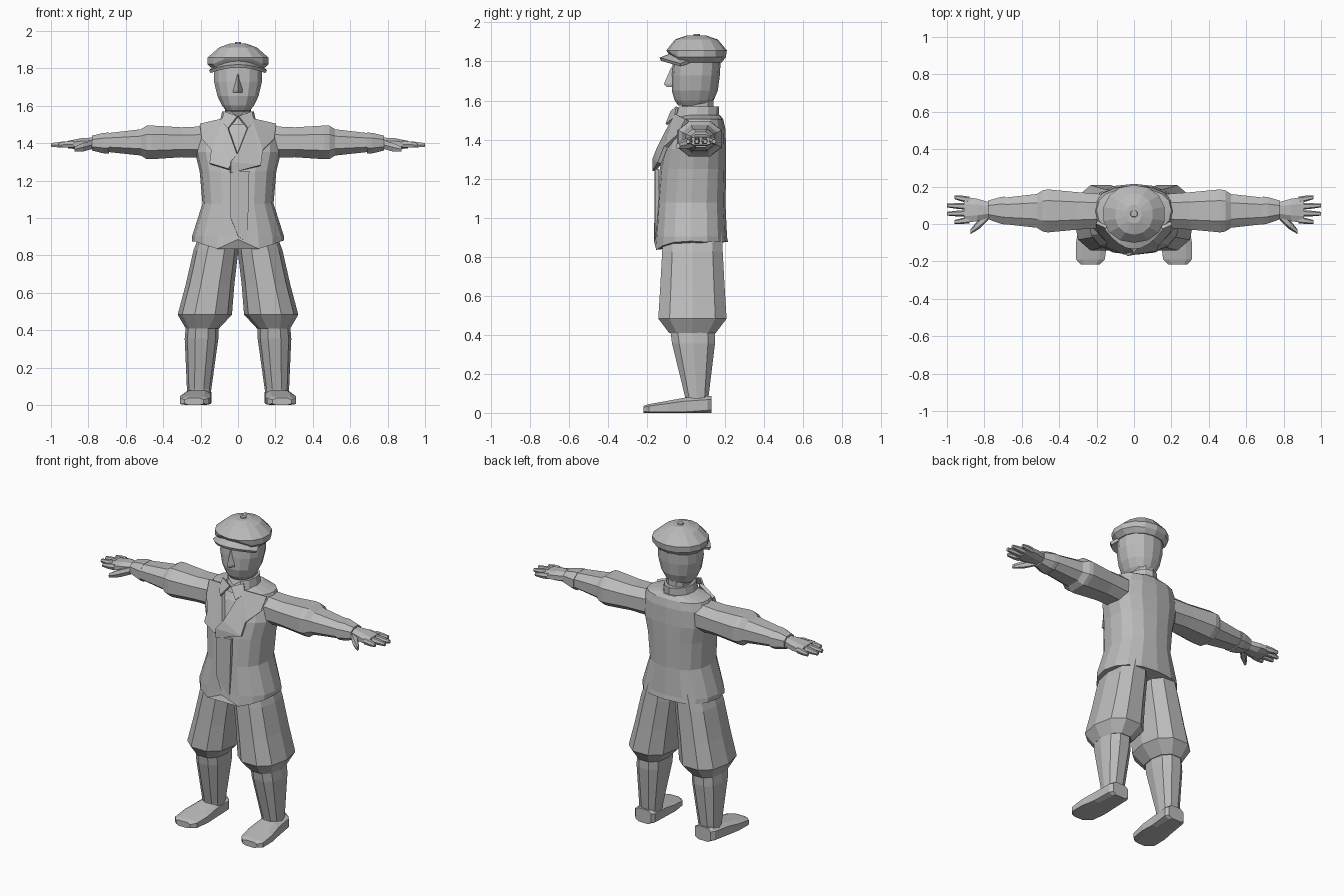
import bpy, bmesh, math
from mathutils import Vector

cube = bpy.data.objects.get("Cube")
if cube:
    bpy.data.objects.remove(cube, do_unlink=True)

GREY = (.5, .5, .5, 1)
grey = bpy.data.materials.new("plain_grey")
grey.use_nodes = True
grey.diffuse_color = GREY
for node in grey.node_tree.nodes:
    if node.type == "BSDF_PRINCIPLED":
        node.inputs["Base Color"].default_value = GREY


def finish(name, bm, thickness=None, offset=-1):
    """Turn a bmesh into a flat shaded object, thickened if it is a sheet."""
    bmesh.ops.recalc_face_normals(bm, faces=bm.faces)
    mesh = bpy.data.meshes.new(name)
    bm.to_mesh(mesh)
    bm.free()
    mesh.materials.append(grey)
    obj = bpy.data.objects.new(name, mesh)
    bpy.context.scene.collection.objects.link(obj)
    if thickness:
        solid = obj.modifiers.new("thickness", "SOLIDIFY")
        solid.thickness = thickness
        solid.offset = offset


def rounded_outline(count, power, half_turn):
    """Rounded polygon scaled to touch its bounding square."""
    points = []
    for i in range(count):
        angle = math.tau * (i + half_turn) / count - math.pi / 2
        u, v = math.cos(angle), math.sin(angle)
        points.append((math.copysign(abs(u) ** (2 / power), u),
                       math.copysign(abs(v) ** (2 / power), v)))
    wide = max(abs(u) for u, v in points)
    high = max(abs(v) for u, v in points)
    return [(u / wide, v / high) for u, v in points]


def loft(name, start, end, rings, count=8, power=2.4, half_turn=.5,
         side=1, bend=1, shift=None):
    """Skin rings (fraction of the way, half width, half depth) along a line.

    Rings lie square to the main axis, and nothing goes below the ground."""
    start, end = Vector(start), Vector(end)
    reach = [abs(d) for d in end - start]
    axis = reach.index(max(reach))
    across, over = [i for i in range(len(reach)) if i != axis]
    bm = bmesh.new()
    loops = []
    for t, width, depth in rings:
        centre = start.lerp(end, t ** bend)
        centre[axis] = start.lerp(end, t)[axis]
        loop = []
        for u, v in rounded_outline(count, power, half_turn):
            point = centre.copy()
            point[across] += u * width
            point[over] += v * depth
            if shift:
                point.z += shift(t, u, v)
            loop.append(bm.verts.new((point.x * side, point.y, max(point.z, 0))))
        loops.append(loop)
    for low, high in zip(loops, loops[1:]):
        for i in range(count):
            j = (i + 1) % count
            bm.faces.new((low[i], low[j], high[j], high[i]))
    bm.faces.new(loops[0])
    bm.faces.new(loops[-1])
    finish(name, bm)


def chest_plate(name, depth, outline):
    """Cloth panel that follows the curve of the chest."""
    bm = bmesh.new()
    bm.faces.new([bm.verts.new((x, 2 * x * x + max(0, z - 1.3) * .45 - depth, z))
                  for x, z in outline])
    bmesh.ops.triangulate(bm, faces=bm.faces)
    finish(name, bm, .02, 0)


# Jacket with a notched front hem
def hem(t, u, v):
    if t > 0:
        return 0
    if v > 0:
        return .04
    if abs(u) < .05:
        return .05
    return .09 * max(0, abs(u) - .5)


loft("jacket", (0, .025, .835), (0, .075, 1.525),
     [(0, .245, .19), (.1, .245, .185), (.35, .19, .175), (.6, .205, .17),
      (.75, .23, .16), (.9, .22, .14), (.97, .2, .12), (1, .1, .1)],
     count=16, half_turn=0, bend=3, shift=hem)

# Lapels and the overlapping front edge
chest_plate("right_lapel", .16, [(-.07, 1.53), (-.2, 1.5), (-.19, 1.42), (-.14, 1.36),
                                 (-.15, 1.29), (-.05, 1.26), (0, 1.33)])
chest_plate("left_lapel", .165, [(.07, 1.53), (0, 1.35), (-.04, 1.3), (-.04, 1.24),
                                 (.12, 1.28), (.13, 1.36), (.19, 1.42), (.2, 1.5)])
chest_plate("front_overlap", .155, [(-.04, 1.25), (-.04, 1), (0, .9), (.05, .87),
                                    (.06, 1.25)])


# Shirt collar, dipped at the throat
def throat_dip(t, u, v):
    return -.03 if t == 1 and v < -.95 else 0


loft("collar", (0, .05, 1.5), (0, .06, 1.57), [(0, .1, .12), (1, .085, .11)],
     count=12, power=2, half_turn=0, shift=throat_dip)

# Neck, head and nose
loft("neck", (0, .06, 1.48), (0, .06, 1.63), [(0, .07, .08), (1, .07, .08)], count=10)
loft("head", (0, .04, 1.575), (0, .057, 1.83),
     [(0, .065, .08), (.1, .085, .1), (.3, .11, .118), (.6, .128, .123), (1, .13, .122)],
     count=14, power=2.2, half_turn=0)
loft("nose", (0, -.06, 1.67), (0, -.05, 1.77),
     [(0, .032, .04), (.15, .03, .055), (1, .01, .026)], count=4, power=2, half_turn=0)


# Flat cap with a button, its brim lifted in front
def brim_lift(t, u, v):
    return .025 if t < .4 and v < -.8 else 0


loft("cap", (0, .055, 1.795), (0, .053, 1.933),
     [(0, .135, .128), (.2, .163, .15), (.45, .163, .155), (.85, .1, .11), (1, .04, .05)],
     count=14, power=2.1, half_turn=0, shift=brim_lift)
loft("cap_button", (0, .055, 1.92), (0, .055, 1.94), [(0, .02, .02), (1, .016, .016)])

# Arched cap peak
bm = bmesh.new()
STEPS = 8
rows = []
for i in range(STEPS + 1):
    t = 2 * i / STEPS - 1
    arch = 1 - t * t
    rows.append((bm.verts.new((.13 * t, .03 - .1 * arch, 1.81 + .035 * arch)),
                 bm.verts.new((.155 * t, -.03 - .105 * arch, 1.79 + .03 * arch))))
for a, b in zip(rows, rows[1:]):
    bm.faces.new((a[0], a[1], b[1], b[0]))
finish("cap_peak", bm, .018)

for side, word in ((1, "left"), (-1, "right")):
    # Collar point
    bm = bmesh.new()
    bm.faces.new([bm.verts.new((x * side, y, z)) for x, y, z in (
        (0, -.07, 1.54), (.05, -.095, 1.475), (.085, -.05, 1.51), (.07, -.04, 1.565))])
    finish(word + "_collar_point", bm, .012)

    # Sleeve with a full upper part, then the cuff
    loft(word + "_sleeve", (.17, .07, 1.405), (.7, .07, 1.403),
         [(0, .09, .085), (.25, .1, .08), (.55, .115, .09), (.6, .11, .09),
          (.66, .09, .07), (1, .07, .05)], side=side)
    loft(word + "_cuff", (.69, .072, 1.4), (.78, .075, 1.4),
         [(0, .075, .056), (.3, .07, .055), (1, .05, .04)], side=side)

    # Palm, four spread fingers and thumb
    loft(word + "_palm", (.77, .075, 1.4), (.91, .075, 1.392),
         [(0, .04, .03), (.5, .06, .03), (1, .07, .02)], side=side)
    for number in range(4):
        spread = number - 1.5
        tip = 1.005 - .02 * spread ** 2
        loft(f"{word}_finger_{number}", (.88, .075 + .036 * spread, 1.394),
             (tip, .077 + .044 * spread, 1.39),
             [(0, .017, .018), (.5, .016, .016), (1, .01, .01)], count=6, side=side)
    loft(word + "_thumb", (.78, .045, 1.39), (.875, -.042, 1.367),
         [(0, .025, .022), (.5, .028, .023), (1, .012, .012)], count=6, side=side)

    # Baggy breeches gathered below the knee
    loft(word + "_breeches", (.19, .033, .41), (.1, .033, .93),
         [(0, .09, .12), (.14, .145, .175), (.45, .13, .165), (.8, .12, .155),
          (1, .1, .15)], count=10, side=side)

    # Stockinged lower leg and shoe
    loft(word + "_lower_leg", (.21, .058, .04), (.19, .032, .46),
         [(0, .065, .06), (.1, .065, .06), (.75, .09, .11), (1, .085, .117)],
         count=10, side=side)
    loft(word + "_shoe", (.21, .13, .042), (.235, -.217, .018),
         [(0, .055, .045), (.06, .07, .045), (.4, .073, .045), (.65, .083, .035),
          (.92, .077, .025), (1, .05, .018)], power=3.5, side=side)
